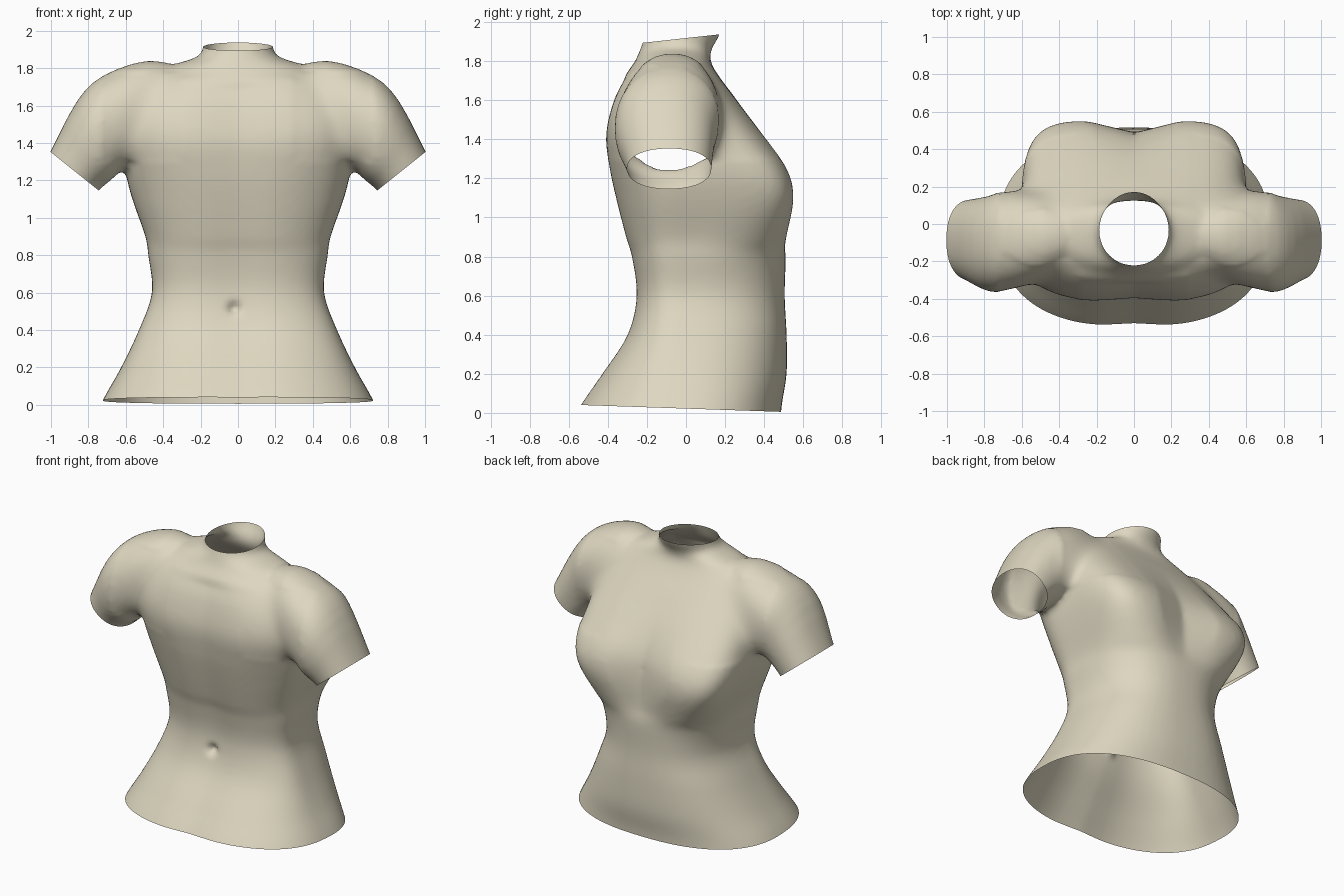
import bpy, bmesh, math
from mathutils import Vector

cube = bpy.data.objects.get("Cube")
if cube:
    bpy.data.objects.remove(cube)

cloth = bpy.data.materials.new("Beige cloth")
cloth.use_nodes = True
colour = (0.73, 0.68, 0.53, 1)
cloth.diffuse_color = colour
cloth.node_tree.nodes["Principled BSDF"].inputs["Base Color"].default_value = colour

SIDES = 64


def signed_power(value, power):
    return math.copysign(abs(value) ** power, value)


def loft(bm, rings):
    """Skin a list of rings and cap both ends."""
    loops = [[bm.verts.new(p) for p in ring] for ring in rings]
    for a, b in zip(loops, loops[1:]):
        for i in range(SIDES):
            j = (i + 1) % SIDES
            bm.faces.new((a[i], a[j], b[j], b[i]))
    bm.faces.new(loops[0][::-1])
    bm.faces.new(loops[-1])


def smooth_rows(rows, steps):
    """Catmull-Rom interpolation between rows of section values."""
    rows = [Vector(r) for r in rows]
    result = []
    for i in range(len(rows) - 1):
        p0, p1 = rows[max(i - 1, 0)], rows[i]
        p2, p3 = rows[i + 1], rows[min(i + 2, len(rows) - 1)]
        for s in range(steps):
            t = s / steps
            result.append(0.5 * (2 * p1 + (p2 - p0) * t
                          + (2 * p0 - 5 * p1 + 4 * p2 - p3) * t * t
                          + (3 * p1 - p0 - 3 * p2 + p3) * t ** 3))
    return result + [rows[-1]]


def torso_ring(row):
    z, width, y_back, y_chest, power, cleft = row
    middle = -0.03
    # The back is broad at the shoulder blades and round at the neck
    back_power = (2.5 if z < 1.75 else 2) + 1.2 * math.exp(-((z - 1.5) / 0.2) ** 2)
    groove = 0.02 if z < 1.7 else 0
    ring = []
    for i in range(SIDES):
        a = math.tau * i / SIDES
        chest_side = math.sin(a) > 0
        n = power if chest_side else back_power
        x = width * signed_power(math.cos(a), 2 / n)
        reach = y_chest - middle if chest_side else middle - y_back
        y = middle + reach * signed_power(math.sin(a), 2 / n)
        dip = abs(math.sin(a)) * math.exp(-(x / 0.15) ** 2)
        y += -cleft * dip if chest_side else groove * dip
        ring.append((x, y, z))
    return ring


def sleeve_ring(row, side):
    top_x, top_z, low_x, low_z, y0, y1 = row
    ring = []
    for i in range(SIDES):
        a = math.tau * i / SIDES
        u = 0.5 + 0.5 * signed_power(math.cos(a), 0.9)
        v = 0.5 + 0.5 * signed_power(math.sin(a), 0.9)
        ring.append((side * (low_x + (top_x - low_x) * u),
                     y0 + (y1 - y0) * v,
                     low_z + (top_z - low_z) * u))
    return ring


# Torso sections: height, half width, back, chest, squareness, cleft
torso = [
    (-0.10, 0.78, -0.63, 0.48, 2.4, 0),
    (0.04, 0.715, -0.55, 0.49, 2.4, 0),
    (0.20, 0.625, -0.44, 0.515, 2.4, 0),
    (0.40, 0.53, -0.31, 0.515, 2.5, 0),
    (0.60, 0.46, -0.265, 0.505, 2.5, 0),
    (0.80, 0.48, -0.29, 0.51, 2.7, 0),
    (0.90, 0.495, -0.32, 0.525, 3.6, 0.03),
    (1.10, 0.565, -0.37, 0.555, 5.5, 0.07),
    (1.25, 0.60, -0.40, 0.52, 5, 0.06),
    (1.42, 0.60, -0.415, 0.40, 4, 0.02),
    (1.60, 0.56, -0.375, 0.26, 3.2, 0),
    (1.72, 0.51, -0.315, 0.17, 2.6, 0),
    (1.80, 0.40, -0.26, 0.125, 2.2, 0),
    (1.86, 0.22, -0.235, 0.13, 2, 0),
    (1.92, 0.185, -0.215, 0.165, 2, 0),
    (2.05, 0.18, -0.20, 0.22, 2, 0),
]
# Sleeve sections: top x, top z, low x, low z, back, chest
sleeve = [
    (0.28, 1.80, 0.30, 1.35, -0.20, 0.08),
    (0.48, 1.84, 0.50, 1.27, -0.30, 0.16),
    (0.72, 1.76, 0.62, 1.25, -0.355, 0.18),
    (0.86, 1.625, 0.68, 1.20, -0.36, 0.15),
    (1.005, 1.35, 0.75, 1.14, -0.30, 0.13),
    (1.09, 1.20, 0.83, 1.02, -0.28, 0.12),
]

bm = bmesh.new()
loft(bm, [torso_ring(r) for r in smooth_rows(torso, 4)])
for side in (-1, 1):
    loft(bm, [sleeve_ring(r, side) for r in smooth_rows(sleeve, 3)])
bmesh.ops.recalc_face_normals(bm, faces=bm.faces)
mesh = bpy.data.meshes.new("shirt_body")
bm.to_mesh(mesh)
bm.free()
shirt = bpy.data.objects.new("shirt_body", mesh)
bpy.context.collection.objects.link(shirt)

# Blend the torso and sleeves into one skin
remesh = shirt.modifiers.new("blend", "REMESH")
remesh.mode = "VOXEL"
remesh.voxel_size = 0.02
soften = shirt.modifiers.new("soften", "SMOOTH")
soften.factor = 0.5
soften.iterations = 6
graph = bpy.context.evaluated_depsgraph_get()
blended = bpy.data.meshes.new_from_object(shirt.evaluated_get(graph))
shirt.modifiers.clear()
shirt.data = blended
bpy.data.meshes.remove(mesh)
blended.name = "shirt_body"

bm = bmesh.new()
bm.from_mesh(blended)

# Melt the sleeve seams on the chest and back, leaving the shoulder line alone
seam = [v for v in bm.verts if 0.3 < abs(v.co.x) < 0.72
        and 1.3 < v.co.z < 1.78 and abs(v.co.y + 0.08) > 0.08]
for _ in range(30):
    bmesh.ops.smooth_vert(bm, verts=seam, factor=0.5,
                          use_axis_x=True, use_axis_y=True, use_axis_z=True)


def cut_open(point, normal, inside):
    """Cut along a plane and drop the outer faces of one region."""
    point, normal = Vector(point), Vector(normal).normalized()
    faces = [f for f in bm.faces if inside(f.calc_center_median())]
    geom = list({e for f in faces for e in f.edges} | {v for f in faces for v in f.verts}) + faces
    bmesh.ops.bisect_plane(bm, geom=geom, plane_co=point, plane_no=normal, dist=1e-5)
    drop = [f for f in bm.faces if inside(f.calc_center_median())
            and (f.calc_center_median() - point).dot(normal) > 0]
    bmesh.ops.delete(bm, geom=drop, context="FACES")


# Hem, neck and sleeve openings
cut_open((0, 0, 0.022), (0, -0.034, -1), lambda c: c.z < 0.3)
cut_open((0, 0, 1.918), (0, -0.11, 1), lambda c: c.z > 1.84 and abs(c.x) < 0.3)
for side in (-1, 1):
    cut_open((side, 0, 1.35), (side * 0.2, 0, -0.25),
             lambda c: c.x * side > 0.64 and c.z > 0.95)

# Small dimple low on the front face
for v in bm.verts:
    if v.co.y < 0:
        d = ((v.co.x + 0.02) / 0.03) ** 2 + ((v.co.z - 0.515) / 0.03) ** 2
        v.co.y += 0.04 * math.exp(-d)

bm.to_mesh(blended)
bm.free()
blended.materials.clear()
blended.materials.append(cloth)
for p in blended.polygons:
    p.material_index = 0
    p.use_smooth = True
